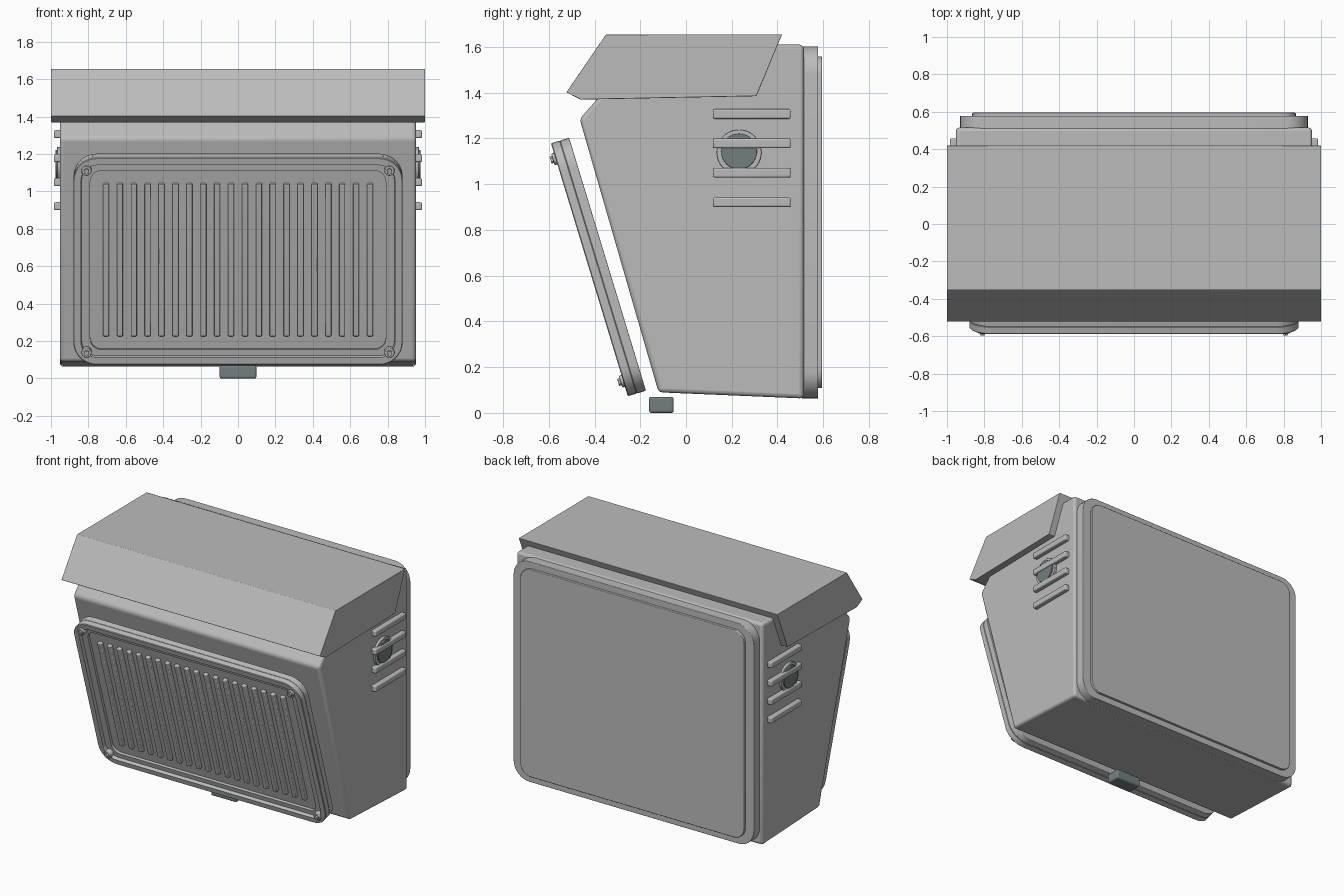
import bpy, bmesh, math
from mathutils import Matrix, Vector

cube = bpy.data.objects.get("Cube")
if cube:
    bpy.data.objects.remove(cube, do_unlink=True)


def material(name, rgb):
    m = bpy.data.materials.new(name)
    m.use_nodes = True
    m.diffuse_color = (*rgb, 1)
    m.node_tree.nodes["Principled BSDF"].inputs["Base Color"].default_value = (*rgb, 1)
    return m


GREY = material("light grey", (0.5, 0.5, 0.5))
TEAL = material("dark teal grey", (0.17, 0.21, 0.21))


def finish(bm, name, mat, matrix=None, bevel=0.0):
    bmesh.ops.recalc_face_normals(bm, faces=bm.faces)
    me = bpy.data.meshes.new(name)
    bm.to_mesh(me)
    bm.free()
    me.materials.append(mat)
    ob = bpy.data.objects.new(name, me)
    bpy.context.collection.objects.link(ob)
    if matrix:
        ob.matrix_world = matrix
    if bevel:
        mod = ob.modifiers.new("soft edges", 'BEVEL')
        mod.width, mod.segments = bevel, 3
        mod.limit_method, mod.angle_limit = 'ANGLE', math.radians(30)
    bpy.ops.object.select_all(action='DESELECT')
    ob.select_set(True)
    bpy.context.view_layer.objects.active = ob
    bpy.ops.object.shade_smooth_by_angle(angle=math.radians(35))
    return ob


def side_profile(name, points, half_width, mat, bevel):
    """Extrude a (y, z) outline across x."""
    bm = bmesh.new()
    face = bm.faces.new([bm.verts.new((-half_width, y, z)) for y, z in points])
    ext = bmesh.ops.extrude_face_region(bm, geom=[face])
    verts = [g for g in ext["geom"] if isinstance(g, bmesh.types.BMVert)]
    bmesh.ops.translate(bm, verts=verts, vec=(2 * half_width, 0, 0))
    return finish(bm, name, mat, None, bevel)


def rounded(w, h, r, steps=8):
    """Rounded rectangle outline from half sizes."""
    pts = []
    for q, (sx, sy) in enumerate([(1, 1), (-1, 1), (-1, -1), (1, -1)]):
        for i in range(steps + 1):
            a = math.pi / 2 * (q + i / steps)
            pts.append((sx * (w - r) + r * math.cos(a), sy * (h - r) + r * math.sin(a)))
    return pts


def slab(name, loops, mat, matrix, bevel=0.0):
    """Skin through (half_w, half_h, radius, depth) outlines and cap both ends."""
    bm = bmesh.new()
    rings = [[bm.verts.new((x, y, d)) for x, y in rounded(w, h, r)] for w, h, r, d in loops]
    n = len(rings[0])
    for a, b in zip(rings, rings[1:]):
        for i in range(n):
            j = (i + 1) % n
            bm.faces.new((a[i], a[j], b[j], b[i]))
    bm.faces.new(rings[0])
    bm.faces.new(rings[-1])
    return finish(bm, name, mat, matrix, bevel)


def box(name, size, mat, matrix, bevel):
    bm = bmesh.new()
    bmesh.ops.create_cube(bm, size=1)
    bmesh.ops.scale(bm, verts=bm.verts, vec=size)
    return finish(bm, name, mat, matrix, bevel)


def cylinder(name, radius, depth, mat, matrix, sides=32, bevel=0.0):
    bm = bmesh.new()
    bmesh.ops.create_cone(bm, cap_ends=True, segments=sides, radius1=radius,
                          radius2=radius, depth=depth)
    return finish(bm, name, mat, matrix, bevel)


# Wedge-shaped housing and overhanging hood
side_profile("housing", [(-0.12, 0.09), (0.515, 0.063), (0.515, 1.61), (-0.18, 1.61),
                         (-0.465, 1.285)], 0.952, GREY, 0.018)
side_profile("hood", [(-0.35, 1.655), (0.42, 1.655), (0.308, 1.385), (-0.46, 1.37),
                      (-0.523, 1.402)], 1.0, GREY, 0.003)

# Rear flange and raised back panel
back = Matrix.Translation((0, 0, 0.833)) @ Matrix.Rotation(math.pi / 2, 4, 'X')
slab("rear_flange", [(0.93, 0.77, 0.12, -0.505), (0.93, 0.77, 0.12, -0.578)], GREY, back, 0.004)
slab("back_panel", [(0.865, 0.725, 0.08, -0.57), (0.865, 0.725, 0.08, -0.595)], GREY, back, 0.004)

# Tilted front grille: local z points forward out of the plate
tilt = Matrix.Translation((0, -0.343, 0.65)) @ Matrix.Rotation(math.radians(106.9), 4, 'X')
slab("grille_back_plate", [(0.88, 0.578, 0.125, 0), (0.88, 0.578, 0.125, 0.041)], GREY, tilt, 0.004)
slab("grille_frame", [(0.875, 0.573, 0.12, 0.038), (0.88, 0.578, 0.125, 0.044),
                      (0.88, 0.578, 0.125, 0.079), (0.876, 0.574, 0.121, 0.083),
                      (0.84, 0.538, 0.09, 0.083), (0.836, 0.534, 0.086, 0.06),
                      (0.79, 0.5, 0.06, 0.06), (0.79, 0.5, 0.06, 0.042)], GREY, tilt)

# Vertical grille ribs
for i in range(20):
    x = (i - 9.5) * 0.0743
    box(f"grille_rib_{i + 1}", (0.032, 0.85, 0.03), GREY,
        tilt @ Matrix.Translation((x, 0, 0.05)), 0.005)

# Corner screws
for sx in (-1, 1):
    for sy in (-1, 1):
        at = tilt @ Matrix.Translation((sx * 0.81, sy * 0.508, 0))
        name = f"{'left' if sx > 0 else 'right'}_{'upper' if sy > 0 else 'lower'}_screw"
        cylinder(name, 0.027, 0.04, GREY, at @ Matrix.Translation((0, 0, 0.075)), 16, 0.004)
        cylinder(name + "_hex", 0.016, 0.012, GREY, at @ Matrix.Translation((0, 0, 0.1)), 6)

# Side vents and dials on both sides
for sx, side in ((1, "left"), (-1, "right")):
    for i in range(4):
        box(f"{side}_vent_bar_{i + 1}", (0.05, 0.34, 0.042), GREY,
            Matrix.Translation((sx * 0.959, 0.288, 1.307 - i * 0.1285)), 0.008)
    turn = Matrix.Rotation(math.pi / 2, 4, 'Y')
    cylinder(f"{side}_dial_base", 0.098, 0.04, GREY,
             Matrix.Translation((sx * 0.948, 0.232, 1.14)) @ turn, 40, 0.004)
    cylinder(f"{side}_dial", 0.078, 0.04, TEAL,
             Matrix.Translation((sx * 0.957, 0.232, 1.143)) @ turn, 40, 0.004)

# Small latch block below the housing
box("latch_block", (0.196, 0.108, 0.07), TEAL, Matrix.Translation((0, -0.108, 0.035)), 0.01)
